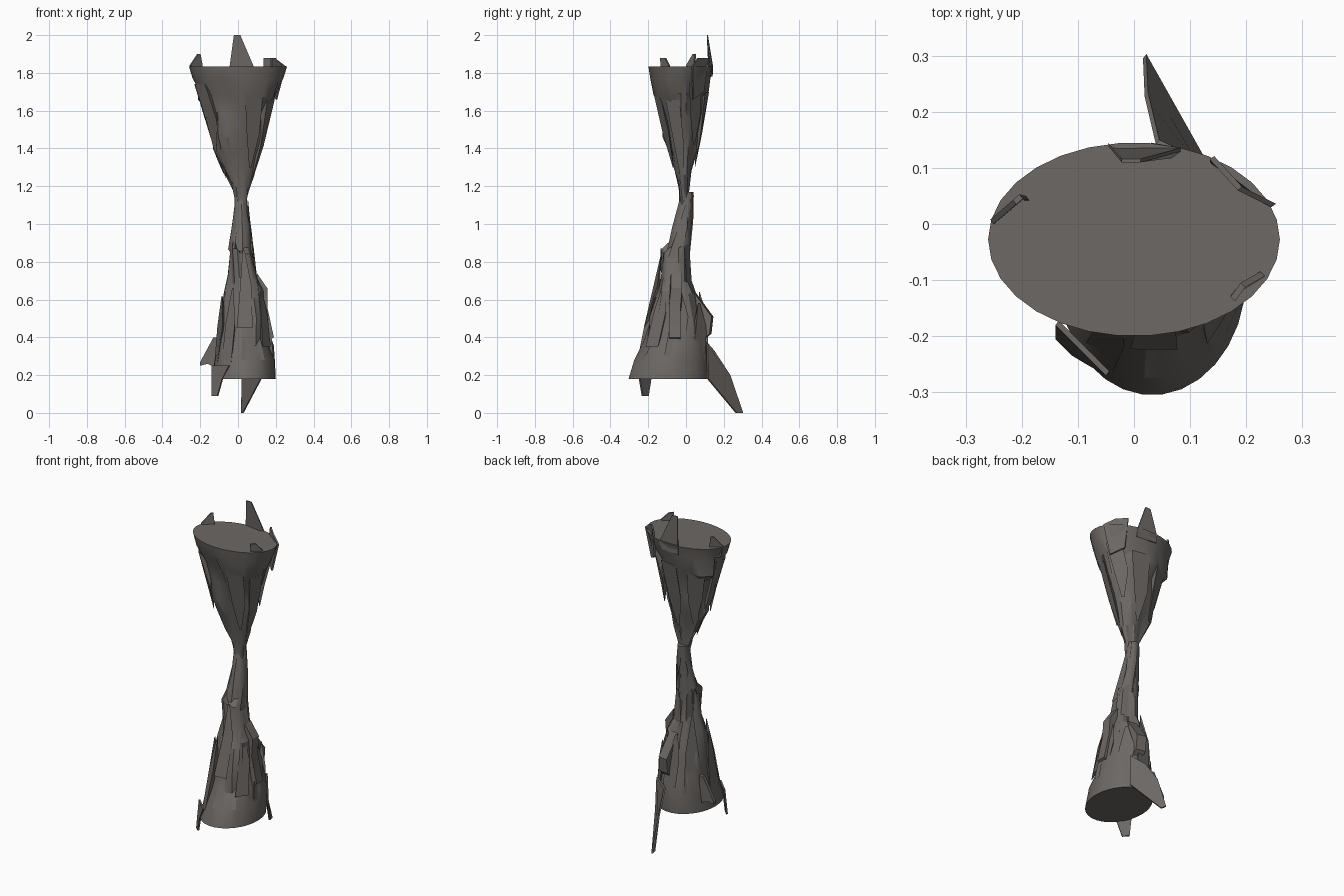
import bpy, bmesh, math, random
from mathutils import Vector

if "Cube" in bpy.data.objects:
    bpy.data.objects.remove(bpy.data.objects["Cube"])

random.seed(7)
rock = bpy.data.materials.new("grey brown rock")
rock.diffuse_color = (0.15, 0.138, 0.129, 1)
rock.use_nodes = True
rock.node_tree.nodes["Principled BSDF"].inputs["Base Color"].default_value = rock.diffuse_color
SIDES = 30

# Elliptical sections: z, x min, x max, y min, y max
UPPER = [(1.835, -.26, .26, -.20, .145), (1.77, -.24, .24, -.19, .13),
         (1.68, -.22, .20, -.175, .12), (1.58, -.18, .175, -.15, .10),
         (1.48, -.15, .15, -.125, .085), (1.38, -.13, .125, -.095, .06),
         (1.29, -.085, .10, -.07, .04), (1.20, -.035, .06, -.045, .02),
         (1.12, -.02, .05, -.035, .015), (1.06, -.01, .03, -.025, .01)]
LOWER = [(1.17, -.02, .045, -.025, .04), (1.08, -.025, .055, -.045, .04),
         (.98, -.035, .07, -.075, .035), (.88, -.05, .085, -.10, .03),
         (.85, -.05, .085, -.135, .025), (.70, -.055, .11, -.15, .035),
         (.62, -.08, .145, -.185, .07), (.50, -.10, .165, -.22, .115),
         (.38, -.115, .185, -.25, .125), (.28, -.125, .195, -.275, .125),
         (.18, -.135, .2, -.305, .12)]


def surface(sections, z, angle, scale=1.0):
    """Point on a lofted elliptical surface at height z."""
    rows = sorted(sections)
    z = min(max(z, rows[0][0]), rows[-1][0])
    for a, b in zip(rows, rows[1:]):
        if a[0] <= z <= b[0]:
            t = (z - a[0]) / (b[0] - a[0])
            x0, x1, y0, y1 = [p + (q - p) * t for p, q in zip(a[1:], b[1:])]
            return Vector(((x0 + x1) / 2 + math.cos(angle) * (x1 - x0) / 2 * scale,
                           (y0 + y1) / 2 + math.sin(angle) * (y1 - y0) / 2 * scale, z))


def finish(bm, name):
    bmesh.ops.recalc_face_normals(bm, faces=bm.faces)
    mesh = bpy.data.meshes.new(name)
    bm.to_mesh(mesh)
    bm.free()
    mesh.materials.append(rock)
    ob = bpy.data.objects.new(name, mesh)
    bpy.context.collection.objects.link(ob)
    bpy.ops.object.select_all(action='DESELECT')
    ob.select_set(True)
    bpy.context.view_layer.objects.active = ob
    bpy.ops.object.shade_smooth_by_angle(angle=math.radians(25))


def column(name, sections, clean):
    """Capped loft; rings other than the clean ones are chipped."""
    bm = bmesh.new()
    rings = []
    for i, s in enumerate(sections):
        ring, chip, lift = [], 1.0, 0.0
        end = i in (0, len(sections) - 1)
        for k in range(SIDES):
            if k % 3 == i % 3 or k == 0:
                chip, lift = random.uniform(.78, 1.05), random.uniform(-.03, .03)
            rough = not (i in clean or end)
            p = surface(sections, s[0], math.tau * k / SIDES, chip if rough else 1)
            p.z += lift if rough else 0
            ring.append(bm.verts.new(p))
        rings.append(ring)
    for a, b in zip(rings, rings[1:]):
        for k in range(SIDES):
            n = (k + 1) % SIDES
            bm.faces.new((a[k], a[n], b[n], b[k]))
    bm.faces.new(rings[0])
    bm.faces.new(rings[-1])
    finish(bm, name)


def slab(bm, pts, depth):
    """Flat polygon given thickness by an offset."""
    a = [bm.verts.new(p) for p in pts]
    b = [bm.verts.new(Vector(p) + Vector(depth)) for p in pts]
    bm.faces.new(a)
    bm.faces.new(b[::-1])
    for k in range(len(a)):
        n = (k + 1) % len(a)
        bm.faces.new((a[k], b[k], b[n], a[n]))


def flakes(name, sections, specs):
    """Tapering flakes on the surface: angle, wide z, point z, half angle."""
    bm = bmesh.new()
    for deg, z0, z1, half in specs:
        a, h = math.radians(deg), math.radians(half)
        mid = z0 + (z1 - z0) * .55
        outer = [surface(sections, z0, a - h, .99), surface(sections, z0, a + h * .6, 1.0),
                 surface(sections, mid, a + h, 1.02), surface(sections, z1, a + h * .4, 1.1),
                 surface(sections, z1, a, 1.1), surface(sections, mid, a - h * .7, 1.03)]
        core = bm.verts.new(surface(sections, (z0 + mid) / 2, a, .6))
        rim = [bm.verts.new(p) for p in outer]
        bm.faces.new(rim)
        for k in range(6):
            bm.faces.new((rim[k], core, rim[(k + 1) % 6]))
    finish(bm, name)


# Main hanging and standing cones
column("upper_cone", UPPER, (1,))
column("lower_cone", LOWER, (9,))

# Broken flakes along both cones
flakes("upper_flakes", UPPER, [(-150, 1.74, 1.38, 20), (-60, 1.70, 1.30, 18), (-15, 1.66, 1.21, 20),
                               (35, 1.76, 1.42, 18), (80, 1.70, 1.30, 20), (130, 1.68, 1.33, 20),
                               (178, 1.74, 1.24, 16)])
flakes("lower_flakes", LOWER, [(-165, .26, .62, 20), (-125, .24, .66, 14), (-85, .45, .86, 22),
                               (-35, .35, .70, 16), (5, .30, .68, 18), (50, .28, .58, 18),
                               (95, .34, .64, 20), (140, .30, .74, 18)])
flakes("waist_flakes", LOWER, [(0, .82, 1.12, 30), (110, .85, 1.15, 35)])

# Spikes standing on the top rim
bm = bmesh.new()
slab(bm, [(-.045, .135, 1.78), (.085, .12, 1.78), (.085, .130, 1.83), (.012, .110, 2.0),
          (-.022, .110, 2.0), (-.045, .138, 1.83)], (.0, .006, 0))
slab(bm, [(-.235, .0, 1.77), (-.2, .04, 1.77), (-.187, .042, 1.84), (-.198, .045, 1.9),
          (-.21, .035, 1.9), (-.25, .0, 1.84)], (-.006, .008, 0))
slab(bm, [(.20, .035, 1.66), (.14, .09, 1.70), (.135, .115, 1.88), (.185, .06, 1.88),
          (.245, .03, 1.835)], (.008, .006, 0))
slab(bm, [(.175, -.12, 1.76), (.205, -.085, 1.76), (.225, -.085, 1.84), (.19, -.105, 1.88),
          (.172, -.13, 1.88)], (.008, -.008, 0))
finish(bm, "rim_spikes")

# Splinters hanging from the lower cone
bm = bmesh.new()
slab(bm, [(.12, .115, .37), (.125, .12, .18), (.03, .27, .0), (.022, .303, .0), (.025, .235, .2),
          (.045, .15, .33)], (-.006, -.008, 0))
slab(bm, [(-.14, -.18, .25), (-.05, -.27, .25), (-.085, -.25, .18), (-.11, -.235, .09),
          (-.14, -.205, .09)], (.006, .008, 0))
slab(bm, [(-.13, .0, .40), (-.09, -.01, .40), (-.12, .0, .24), (-.16, .0, .26), (-.2, .0, .25),
          (-.2, .0, .27)], (.0, .02, 0))
slab(bm, [(.10, -.02, .74), (.155, -.02, .66), (.155, -.03, .56), (.19, -.03, .40),
          (.12, -.03, .36)], (.0, -.06, 0))
slab(bm, [(.02, .05, .64), (.03, .145, .51), (.03, .135, .42), (.03, .05, .34)], (.06, -.01, 0))
finish(bm, "lower_splinters")
